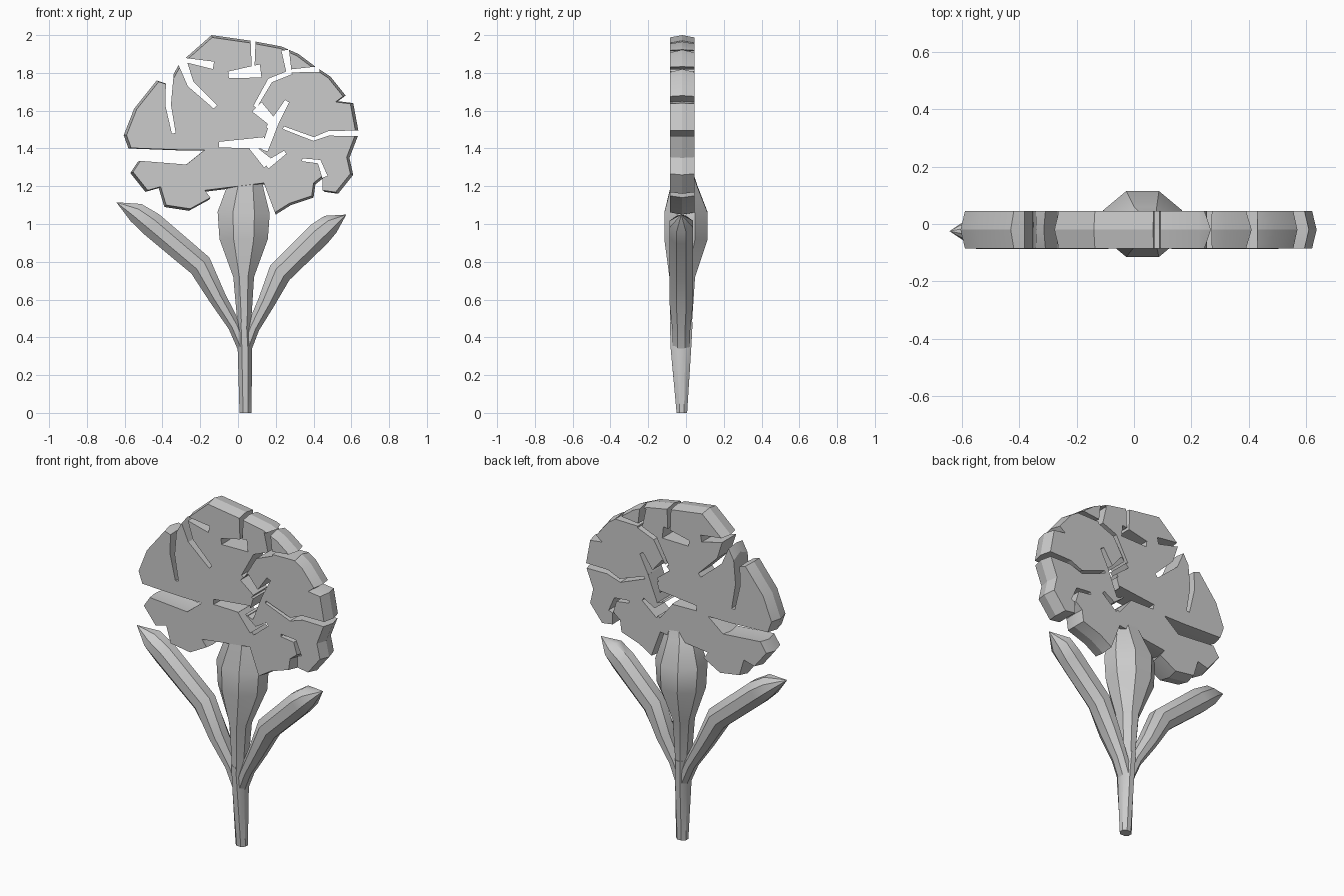
import bpy, bmesh, math
from mathutils import Vector

if "Cube" in bpy.data.objects:
    bpy.data.objects.remove(bpy.data.objects["Cube"])

YC, HALF = -0.02, 0.065          # mid plane and half depth of the blossom


def finish(bm, name):
    bmesh.ops.recalc_face_normals(bm, faces=bm.faces)
    me = bpy.data.meshes.new(name)
    bm.to_mesh(me)
    bm.free()
    ob = bpy.data.objects.new(name, me)
    bpy.context.collection.objects.link(ob)
    return ob


def loft(bm, rings):
    for a, b in zip(rings, rings[1:]):
        n = len(a)
        for i in range(n):
            bm.faces.new((a[i], a[(i + 1) % n], b[(i + 1) % n], b[i]))
    bm.faces.new(rings[0])
    bm.faces.new(rings[-1])


def plate(name, pts, layers):
    # points in hundredths of a unit; layers: (y, scale about the blossom centre)
    bm = bmesh.new()
    loft(bm, [[bm.verts.new((x * s / 100, y, 1.5 + (z / 100 - 1.5) * s)) for x, z in pts]
              for y, s in layers])
    return finish(bm, name)


def smooth(ob, deg):
    bpy.ops.object.select_all(action='DESELECT')
    ob.select_set(True)
    bpy.context.view_layer.objects.active = ob
    bpy.ops.object.shade_smooth_by_angle(angle=math.radians(deg))


def tube(name, path, sides=8):
    # path: (x, y, z, half width, half depth), section turned along the path in xz
    bm = bmesh.new()
    rings = []
    f = 1 / math.cos(math.pi / sides)
    for i, (x, y, z, w, d) in enumerate(path):
        a, b = path[max(i - 1, 0)], path[min(i + 1, len(path) - 1)]
        t = Vector((b[0] - a[0], 0, b[2] - a[2])).normalized()
        side = Vector((t.z, 0, -t.x))
        angles = [2 * math.pi * (k + 0.5) / sides for k in range(sides)]
        rings.append([bm.verts.new(Vector((x, y, z)) + side * (w * f * math.cos(g))
                                   + Vector((0, d * f * math.sin(g), 0))) for g in angles])
    loft(bm, rings)
    bmesh.ops.remove_doubles(bm, verts=bm.verts, dist=0.0005)
    smooth(finish(bm, name), 35)


def stroke(width, path):
    # outline of a crack that narrows towards the end of its path
    pts = [Vector(p) for p in path]
    left, right = [], []
    for i, p in enumerate(pts):
        t = (pts[min(i + 1, len(pts) - 1)] - pts[max(i - 1, 0)]).normalized()
        off = Vector((-t.y, t.x)) * width / 2 * (1 - 0.5 * i / (len(pts) - 1))
        left.append(p + off)
        right.append(p - off)
    return left + right[::-1]


# ruffled blossom
rim = [(-18, 117), (-15, 113), (-26, 107), (-39, 109), (-42, 119), (-49, 117),
       (-57, 127), (-53, 133), (-28, 131), (-18, 139), (-32, 139), (-58, 140),
       (-60.5, 147), (-55, 161), (-43, 176), (-37, 174), (-31, 185), (-14, 200),
       (7, 197), (23, 194), (32, 190), (40, 184), (49, 178), (57, 168), (53, 165),
       (61, 164), (64, 148), (59, 135), (61, 126), (53, 116), (46, 117), (46, 125),
       (41, 121), (40, 114), (28, 110), (20, 105), (14, 121)]
blossom = plate("blossom", rim, [(YC - HALF, 0.975), (YC, 1.0), (YC + HALF, 0.975)])

# cracks between the petals: width, then path
cracks = [
    (4, [(-36, 180), (-37, 163), (-34, 148)]),
    (5, [(-30, 187), (-25, 174), (-12, 162)]),
    (4, [(-13, 184), (-29, 187)]),
    (3, [(8, 202), (8, 183)]),
    (7, [(12, 181), (-5, 179)]),
    (4, [(25, 192), (27, 180), (17, 176), (9, 162)]),
    (7, [(10, 162), (19, 153), (14, 139)]),
    (5, [(17, 150), (26, 165)]),
    (6, [(14, 143), (-10, 142)]),
    (6, [(16, 132), (7, 141)]),
    (4, [(15, 131), (25, 138)]),
    (3, [(66, 148), (48, 148), (40, 145), (24, 151)]),
    (3, [(46, 125), (43, 133), (34, 134)]),
    (3, [(43, 182), (27, 181)]),
]
for width, path in cracks:
    cutter = plate("crack_cutter", stroke(width, path), [(-0.3, 1.0), (0.3, 1.0)])
    mod = blossom.modifiers.new("crack", 'BOOLEAN')
    mod.operation, mod.solver, mod.object = 'DIFFERENCE', 'EXACT', cutter
    bpy.context.view_layer.objects.active = blossom
    bpy.ops.object.modifier_apply(modifier=mod.name)
    bpy.data.objects.remove(cutter)
smooth(blossom, 20)

# stem and swollen flower base
tube("stem", [(0.04, -0.022, 0, 0.032, 0.028), (0.036, -0.027, 0.35, 0.038, 0.055),
              (0.03, -0.025, 0.48, 0.034, 0.06)])
tube("flower_base", [(0.034, -0.027, 0.42, 0.032, 0.055), (0.03, -0.02, 0.72, 0.055, 0.068),
                     (0.03, 0.0, 0.92, 0.128, 0.115), (0.03, 0.0, 1.06, 0.138, 0.115),
                     (0.04, -0.01, 1.20, 0.095, 0.07), (0.05, -0.02, 1.27, 0.07, 0.058)])

# pointed leaves: (reach from stem, height above fork, half width); the right one is smaller
leaf = [(0, 0, 0.032), (0.055, 0.13, 0.034), (0.145, 0.28, 0.046), (0.235, 0.45, 0.064),
        (0.495, 0.67, 0.066), (0.575, 0.73, 0.054), (0.68, 0.785, 0)]
for name, sx, sz in (("leaf_left", -1, 1), ("leaf_right", 0.79, 0.917)):
    tube(name, [(0.036 + x * sx, -0.025, 0.33 + z * sz, w, min(0.062, w * 1.4))
                for x, z, w in leaf])
